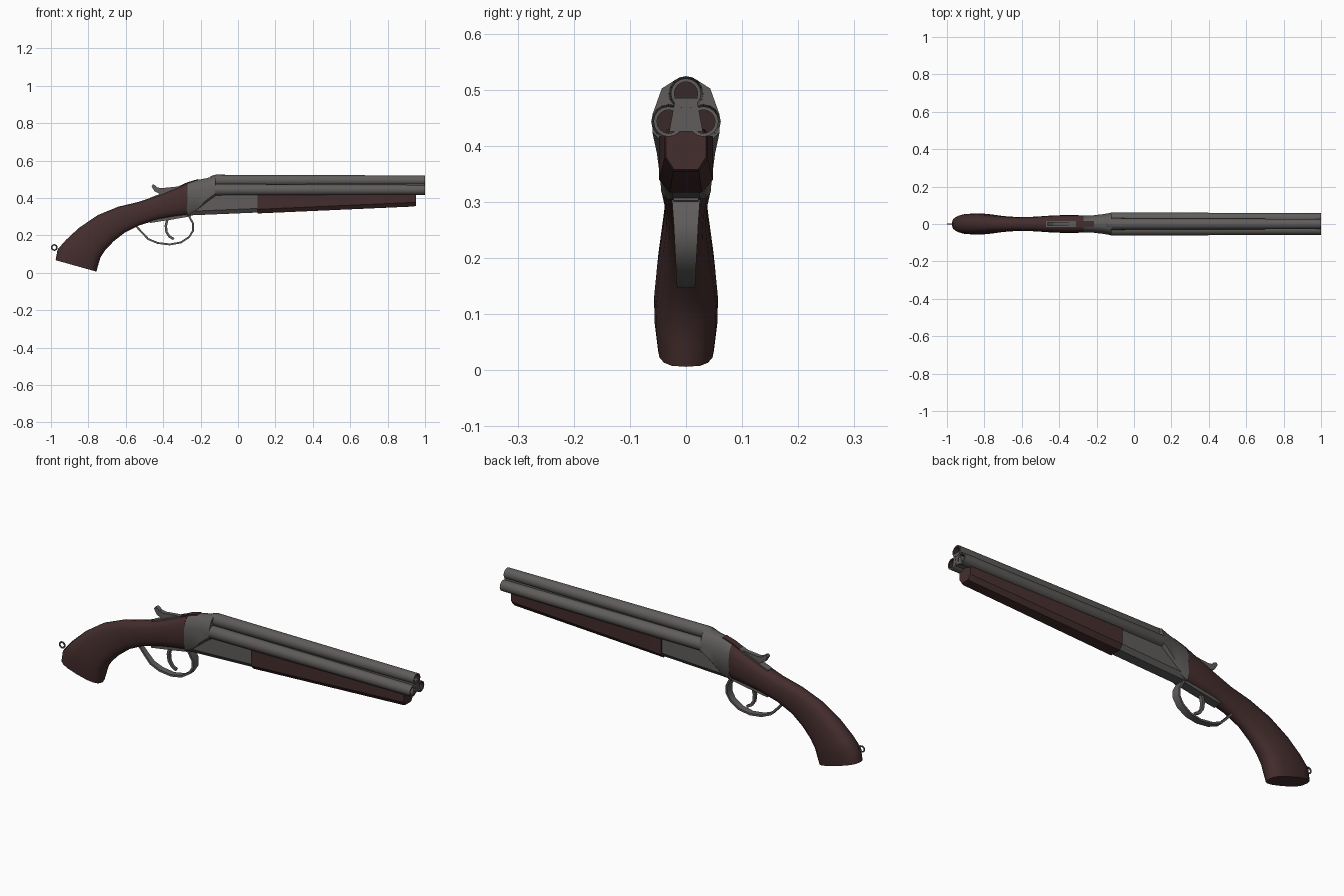
import bpy, bmesh, math
from mathutils import Vector

cube = bpy.data.objects.get("Cube")
if cube:
    bpy.data.objects.remove(cube, do_unlink=True)


def material(name, colour):
    m = bpy.data.materials.new(name)
    m.use_nodes = True
    m.diffuse_color = (*colour, 1)
    m.node_tree.nodes["Principled BSDF"].inputs["Base Color"].default_value = (*colour, 1)
    return m


METAL = material("grey metal", (0.115, 0.108, 0.104))
WOOD = material("dark red wood", (0.058, 0.026, 0.026))
BORE = material("dark bore", (0.04, 0.022, 0.022))


def finish(name, bm, mats, angle=35):
    bmesh.ops.recalc_face_normals(bm, faces=bm.faces)
    mesh = bpy.data.meshes.new(name)
    bm.to_mesh(mesh)
    bm.free()
    ob = bpy.data.objects.new(name, mesh)
    bpy.context.collection.objects.link(ob)
    for m in mats:
        mesh.materials.append(m)
    bpy.ops.object.select_all(action='DESELECT')
    ob.select_set(True)
    bpy.context.view_layer.objects.active = ob
    bpy.ops.object.shade_smooth_by_angle(angle=math.radians(angle))
    return ob


def loft(name, rings, mat, angle=35):
    """Skin a list of equal-sized point rings and cap both ends."""
    bm = bmesh.new()
    rows = [[bm.verts.new(p) for p in ring] for ring in rings]
    n = len(rows[0])
    for a, b in zip(rows, rows[1:]):
        for i in range(n):
            j = (i + 1) % n
            bm.faces.new((a[i], a[j], b[j], b[i]))
    bm.faces.new(rows[0])
    bm.faces.new(rows[-1])
    return finish(name, bm, [mat], angle)


def plate(name, outline, half, mat):
    """Extrude an x-z outline sideways to both sides of the centre plane."""
    return loft(name, [[(x, y, z) for x, z in outline] for y in (-half, half)], mat)


def barrel(name, y, z, sides=16):
    profile = [(-.155, .012), (-.145, .024), (-.12, .031), (1, .027), (1, .021), (.7, .021)]
    bm = bmesh.new()
    rows = []
    for x, r in profile:
        angles = [math.tau * i / sides for i in range(sides)]
        rows.append([bm.verts.new((x, y + r * math.cos(a), z + r * math.sin(a))) for a in angles])
    for k, (a, b) in enumerate(zip(rows, rows[1:])):
        for i in range(sides):
            j = (i + 1) % sides
            f = bm.faces.new((a[i], a[j], b[j], b[i]))
            f.material_index = int(k == len(rows) - 2)
    bm.faces.new(rows[0])
    bm.faces.new(rows[-1]).material_index = 1
    return finish(name, bm, [METAL, BORE])


# Three barrels and the web that joins them
barrel("top_barrel", 0, .493)
barrel("left_barrel", .031, .443)
barrel("right_barrel", -.031, .443)
loft("barrel_web", [[(x, y, z) for y, z in ((-.03, .425), (.03, .425), (.019, .485), (-.019, .485))]
                    for x in (-.14, .998)], METAL)


# Wooden forend with a chamfered underside
def trough(x, w, low, high):
    return [(x, s * k * w, z) for s, k, z in (
        (-1, .8, high), (-1, 1, high - .012), (-1, 1, low + .022), (-1, .6, low),
        (1, .6, low), (1, 1, low + .022), (1, 1, high - .012), (1, .8, high))]


loft("forend", [trough(.105, .048, .317, .428), trough(.94, .039, .354, .43),
                trough(.952, .036, .358, .428)], WOOD, 30)

# Receiver: low action bar, then the flared standing breech
loft("action_bar", [trough(-.27, .041, .306, .43), trough(.11, .042, .322, .43)], METAL, 30)


def breech(x, w, low, shoulder, top):
    return [(x, s * k * w, z) for s, k, z in (
        (-1, .3, top), (-1, .72, top - .016), (-1, 1, shoulder), (-1, 1, low + .012), (-1, .8, low),
        (1, .8, low), (1, 1, low + .012), (1, 1, shoulder), (1, .72, top - .016), (1, .3, top))]


loft("standing_breech", [breech(-.272, .044, .305, .43, .479), breech(-.22, .046, .33, .44, .496),
                         breech(-.17, .052, .375, .45, .505), breech(-.12, .06, .412, .455, .518)], METAL, 45)


# Curved wooden stock: top point, bottom point and half width of each section
stations = [
    ((-.27, .481), (-.27, .306), .046), ((-.34, .449), (-.34, .298), .048),
    ((-.43, .412), (-.43, .283), .046), ((-.53, .379), (-.525, .254), .039),
    ((-.64, .353), (-.605, .215), .037), ((-.75, .308), (-.665, .168), .043),
    ((-.85, .240), (-.710, .121), .052), ((-.92, .175), (-.735, .083), .057),
    ((-.965, .124), (-.746, .046), .056), ((-.975, .067), (-.757, .006), .050)]


def grip_ring(top, bottom, w, n=16):
    t, b = Vector((top[0], 0, top[1])), Vector((bottom[0], 0, bottom[1]))
    mid, up = (t + b) / 2, (t - b) / 2
    ring = []
    for i in range(n):
        c, s = math.cos(math.tau * i / n), math.sin(math.tau * i / n)
        side = math.copysign(abs(c) ** .7, c) * w
        ring.append(mid + up * math.copysign(abs(s) ** .8, s) + Vector((0, side, 0)))
    return ring


loft("stock", [grip_ring(*s) for s in stations], WOOD, 50)

# Wooden tang along the top of the receiver
plate("stock_tang", [(-.33, .44), (-.33, .456), (-.27, .484), (-.215, .5), (-.215, .485)], .016, WOOD)

# Metal hammer seat and the hammer with its raised spur
plate("hammer_seat", [(-.47, .39), (-.47, .401), (-.40, .428), (-.31, .466), (-.31, .42)], .017, METAL)
plate("hammer", [(-.462, .462), (-.455, .472), (-.443, .468), (-.432, .456), (-.41, .452), (-.37, .456),
                 (-.28, .465), (-.28, .42), (-.41, .41), (-.425, .425), (-.447, .436)], .011, METAL)


# Bands swept along an x-z path, with a half width and thickness at each point
def band(name, path, thick):
    pts = [Vector((x, 0, z)) for x, z, w in path]
    rings = []
    for i, (p, (x, z, w)) in enumerate(zip(pts, path)):
        d = (pts[min(i + 1, len(pts) - 1)] - pts[max(i - 1, 0)]).normalized()
        n = Vector((-d.z, 0, d.x)) * thick / 2
        y = Vector((0, w, 0))
        rings.append([p + n + y, p + n - y, p - n - y, p - n + y])
    return loft(name, rings, METAL, 40)


band("trigger_guard", [
    (-.545, .25, .012), (-.52, .222, .013), (-.48, .18, .015), (-.43, .159, .016), (-.365, .151, .016),
    (-.305, .162, .017), (-.262, .19, .018), (-.24, .225, .02), (-.24, .262, .022), (-.262, .302, .025)], .010)
band("trigger", [(-.375, .295, .009), (-.386, .25, .009), (-.382, .217, .008),
                 (-.366, .193, .007), (-.343, .18, .006)], .013)
plate("trigger_plate", [(-.47, .266), (-.36, .283), (-.25, .302), (-.25, .315), (-.47, .285)], .022, METAL)

# Lanyard ring at the heel of the stock
bpy.ops.mesh.primitive_torus_add(location=(-.982, 0, .135), rotation=(math.pi / 2, 0, 0),
                                 major_radius=.014, minor_radius=.004,
                                 major_segments=16, minor_segments=6)
ring = bpy.context.object
ring.name = "lanyard_ring"
ring.data.materials.append(METAL)
bpy.ops.object.shade_smooth_by_angle()
